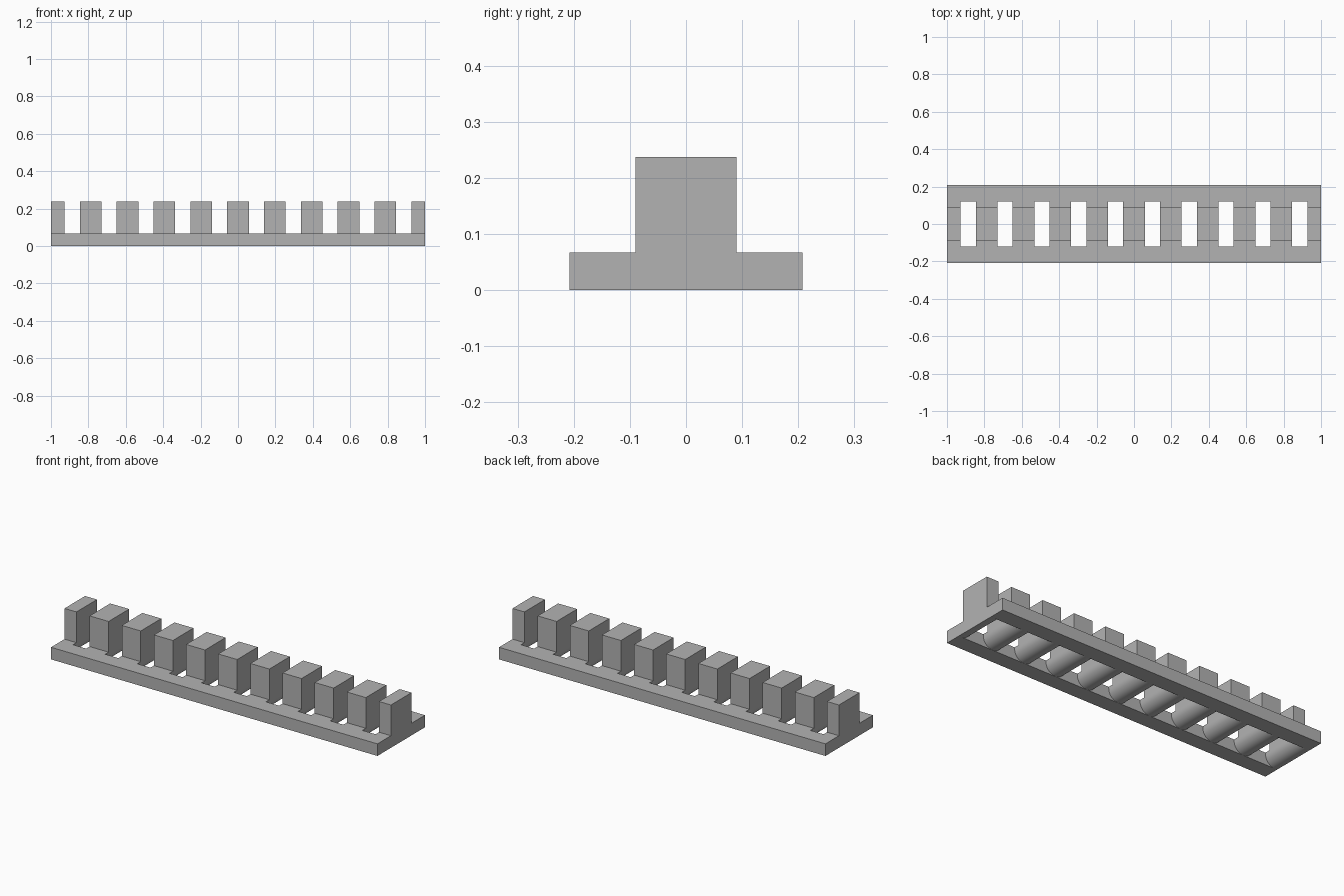
import bpy, bmesh, math

cube = bpy.data.objects.get("Cube")
if cube:
    bpy.data.objects.remove(cube, do_unlink=True)

PITCH = 0.197        # tooth spacing
R = 0.058            # half tooth width, also the underside radius
DECK = 0.067         # height of the base
TOP = 0.237          # height of the teeth
HALF = 0.208         # half depth of the base
SLOT = 0.12          # half length of the slots
TOOTH = 0.09         # half depth of the teeth

grey = bpy.data.materials.new("plain_grey")
grey.use_nodes = True
colour = (0.45, 0.45, 0.45, 1)
grey.diffuse_color = colour
grey.node_tree.nodes["Principled BSDF"].inputs["Base Color"].default_value = colour


def extrude(name, profile, y0, y1, smooth=False):
    """Extrude an x-z profile from y0 to y1."""
    bm = bmesh.new()
    face = bm.faces.new([bm.verts.new((x, y0, z)) for x, z in profile])
    new = bmesh.ops.extrude_face_region(bm, geom=[face])["geom"]
    verts = [v for v in new if isinstance(v, bmesh.types.BMVert)]
    bmesh.ops.translate(bm, vec=(0, y1 - y0, 0), verts=verts)
    bmesh.ops.recalc_face_normals(bm, faces=bm.faces)
    mesh = bpy.data.meshes.new(name)
    bm.to_mesh(mesh)
    bm.free()
    mesh.materials.append(grey)
    obj = bpy.data.objects.new(name, mesh)
    bpy.context.collection.objects.link(obj)
    if smooth:
        bpy.ops.object.select_all(action='DESELECT')
        obj.select_set(True)
        bpy.context.view_layer.objects.active = obj
        bpy.ops.object.shade_smooth_by_angle(angle=math.radians(35))
    return obj


def box(x0, x1, z0, z1):
    return [(x0, z0), (x1, z0), (x1, z1), (x0, z1)]


def arc(cx, start, end, steps):
    angles = [math.radians(start + (end - start) * i / steps) for i in range(steps + 1)]
    return [(cx + R * math.cos(a), R + R * math.sin(a)) for a in angles]


# Long rails beside the slots
extrude("front_rail", box(-1, 1, 0, DECK), -HALF, -SLOT)
extrude("back_rail", box(-1, 1, 0, DECK), SLOT, HALF)

# Round-bottomed rungs with square teeth on top
for i in range(-4, 5):
    x = i * PITCH
    rung = arc(x, 180, 360, 24) + [(x + R, DECK), (x - R, DECK)]
    extrude(f"rung_{i + 5}", rung, -SLOT, SLOT, smooth=True)
    extrude(f"tooth_{i + 5}", box(x - R, x + R, DECK, TOP), -TOOTH, TOOTH)

# End bars and the narrower end teeth, rounded on the slot side
for side, name in ((1, "left"), (-1, "right")):
    c = 5 * PITCH
    bar = arc(c, 180, 270, 12) + [(1, 0), (1, DECK), (c - R, DECK)]
    extrude(f"{name}_end_bar", [(side * x, z) for x, z in bar], -SLOT, SLOT, smooth=True)
    tooth = box(c - R, 1, DECK, TOP)
    extrude(f"{name}_end_tooth", [(side * x, z) for x, z in tooth], -TOOTH, TOOTH)
